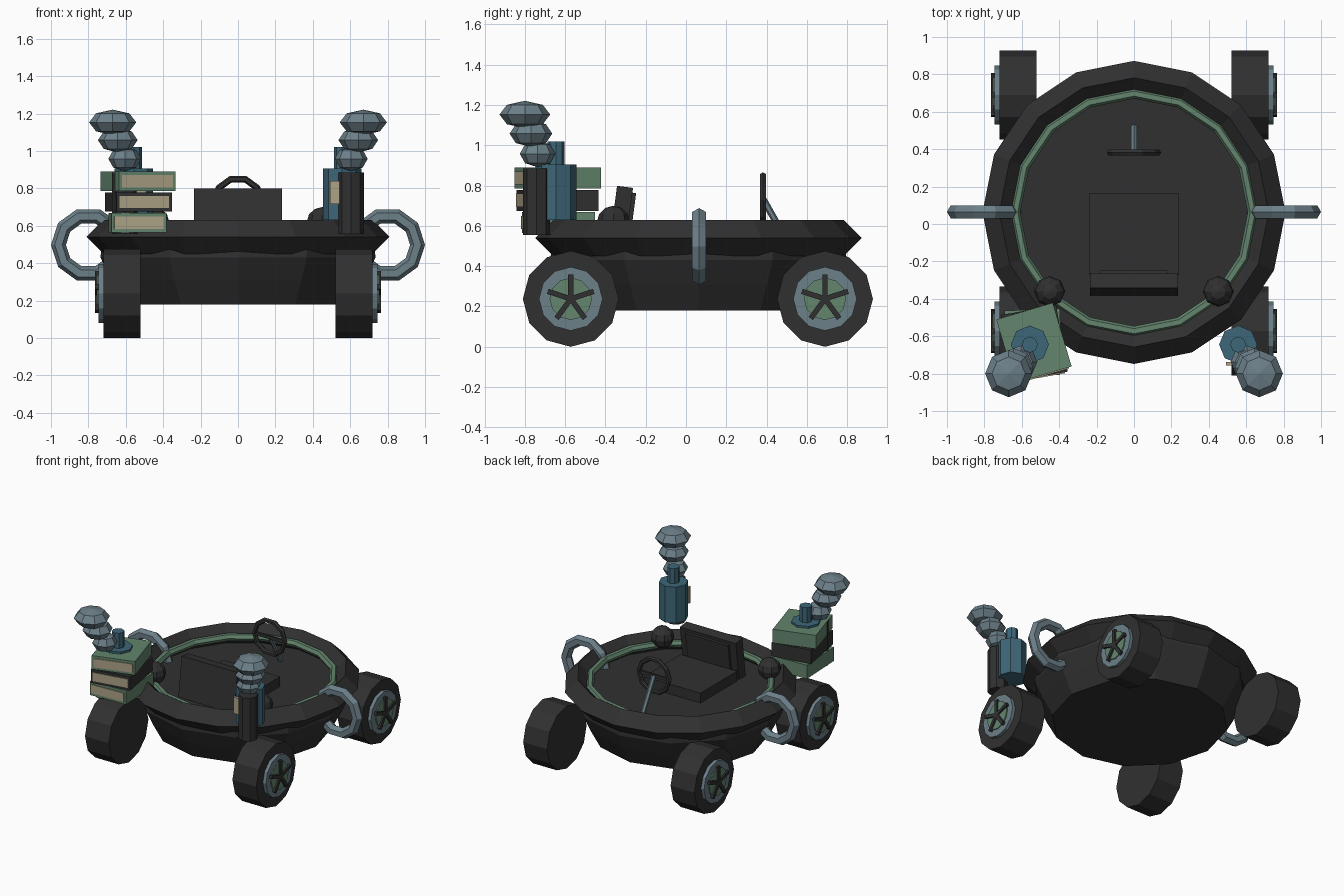
import bpy, bmesh, math
from mathutils import Vector

if "Cube" in bpy.data.objects:
    bpy.data.objects.remove(bpy.data.objects["Cube"])

def mat(name, c):
    m = bpy.data.materials.new(name)
    m.diffuse_color = (*c, 1)
    m.use_nodes = True
    m.node_tree.nodes["Principled BSDF"].inputs["Base Color"].default_value = m.diffuse_color
    return m

DARK = mat("charcoal", (0.030, 0.030, 0.030))
STEEL = mat("blue grey", (0.150, 0.215, 0.250))
GREEN = mat("sage green", (0.125, 0.235, 0.155))
TEAL = mat("teal", (0.048, 0.135, 0.190))
CREAM = mat("cream", (0.420, 0.360, 0.240))
PI = math.pi

def done(name, m):
    o = bpy.context.object
    o.name = name
    o.data.materials.append(m)
    return o

def cyl(name, m, r, depth, loc, rot=(0, 0, 0), n=12):
    bpy.ops.mesh.primitive_cylinder_add(vertices=n, radius=r, depth=depth, location=loc, rotation=rot)
    return done(name, m)

def box(name, m, size, loc, rot=(0, 0, 0)):
    bpy.ops.mesh.primitive_cube_add(size=1, location=loc, rotation=rot)
    bpy.context.object.scale = size
    return done(name, m)

def torus(name, m, R, r, loc, rot=(0, 0, 0), n=16, k=6):
    bpy.ops.mesh.primitive_torus_add(major_radius=R, minor_radius=r, major_segments=n,
                                     minor_segments=k, location=loc, rotation=rot)
    return done(name, m)

def ball(name, m, r, rz, loc, n=8, k=4):
    bpy.ops.mesh.primitive_uv_sphere_add(segments=n, ring_count=k, radius=1, location=loc)
    bpy.context.object.scale = (r, r, rz)
    return done(name, m)

def lathe(name, m, profile, n, loc):
    # capped solid from stacked rings
    bm = bmesh.new()
    rings = [[bm.verts.new((r * math.cos(2 * PI * i / n), r * math.sin(2 * PI * i / n), z))
              for i in range(n)] for r, z in profile]
    for a, b in zip(rings, rings[1:]):
        for i in range(n):
            j = (i + 1) % n
            bm.faces.new((a[i], a[j], b[j], b[i]))
    bm.faces.new(rings[0][::-1])
    bm.faces.new(rings[-1])
    me = bpy.data.meshes.new(name)
    bm.to_mesh(me)
    bm.free()
    o = bpy.data.objects.new(name, me)
    o.location = loc
    bpy.context.collection.objects.link(o)
    me.materials.append(m)

# Round body: hull with floor, thick rim, inner trim
CY = 0.062
lathe("hull", DARK, [(0.61, 0.18), (0.68, 0.31), (0.735, 0.43), (0.73, 0.50)], 12, (0, CY, 0))
torus("rim", DARK, 0.72, 0.09, (0, CY, 0.54), k=4)
torus("inner_trim", GREEN, 0.635, 0.027, (0, CY, 0.56))

# Seat
box("seat_cushion", DARK, (0.475, 0.44, 0.09), (0, -0.055, 0.53))
box("seat_back", DARK, (0.47, 0.08, 0.30), (0, -0.322, 0.645), (-0.13, 0, 0))
box("seat_back_pad", DARK, (0.36, 0.02, 0.24), (0, -0.273, 0.645), (-0.13, 0, 0))

# Steering wheel and column
torus("steering_wheel", DARK, 0.127, 0.018, (0, 0.382, 0.728), (PI / 2, 0, 0), 10, 6)
box("steering_spoke", DARK, (0.25, 0.015, 0.025), (0, 0.382, 0.728))
a, b = Vector((0, 0.385, 0.73)), Vector((0, 0.52, 0.49))
o = cyl("steering_column", STEEL, 0.017, (b - a).length, (a + b) / 2, n=6)
o.rotation_euler = (b - a).to_track_quat('Z', 'Y').to_euler()

for s in (-1, 1):
    side = "left" if s < 0 else "right"
    # Wheels with layered hub and five spokes
    for end, y in (("front", -0.572), ("rear", 0.69)):
        nm = f"{side}_{end}_"
        turn = (0, PI / 2, 0)
        z = 0.238
        cyl(nm + "tyre", DARK, 0.238, 0.20, (s * 0.62, y, z), turn)
        cyl(nm + "hub_ring", STEEL, 0.158, 0.03, (s * 0.73, y, z), turn)
        cyl(nm + "hub_plate", GREEN, 0.105, 0.03, (s * 0.738, y, z), turn)
        for i in range(5):
            t = PI / 2 + i * 2 * PI / 5
            box(nm + "spoke", DARK, (0.03, 0.12, 0.026),
                (s * 0.75, y + 0.06 * math.cos(t), z + 0.06 * math.sin(t)), (t, 0, 0))
    # Ring handle and knob on the rim
    torus(side + "_handle", STEEL, 0.16, 0.04, (s * 0.80, 0.065, 0.498), (PI / 2, 0, 0), 10, 6)
    ball(side + "_knob", DARK, 0.082, 0.08, (s * 0.45, -0.36, 0.62), 8, 6)
    # Bottle with label
    bx, by = s * 0.557, -0.645
    cyl(side + "_bottle", TEAL, 0.102, 0.275, (bx, by, 0.768), n=8)
    cyl(side + "_bottle_neck", TEAL, 0.043, 0.13, (bx, by, 0.955), n=8)
    box(side + "_bottle_label", CREAM, (0.13, 0.02, 0.125), (bx, by - 0.102, 0.778))
    # Pipe with puffs of smoke drifting outward
    cyl(side + "_pipe", DARK, 0.068, 0.33, (s * 0.605, -0.742, 0.72), n=8)
    for i, (x, y, z, r, rz) in enumerate(((0.605, -0.737, 0.958, 0.088, 0.066),
                                          (0.643, -0.770, 1.058, 0.106, 0.066),
                                          (0.670, -0.800, 1.153, 0.126, 0.068))):
        ball(f"{side}_puff_{i}", STEEL, r, rz, (s * x, y, z))

# Stack of three books with page plates on the front
for i, (x, y, z, w, d, ang, m) in enumerate(((-0.537, -0.632, 0.617, 0.295, 0.35, 2.5, GREEN),
                                             (-0.533, -0.638, 0.727, 0.300, 0.36, 10, DARK),
                                             (-0.535, -0.636, 0.838, 0.315, 0.355, 16.5, GREEN))):
    t = math.radians(ang)
    box(f"book_{i}", m, (w, d, 0.104), (x, y, z), (0, 0, t))
    off = d / 2 + 0.002
    box(f"book_pages_{i}", CREAM, (w - 0.03, 0.008, 0.066),
        (x + off * math.sin(t), y - off * math.cos(t), z), (0, 0, t))
